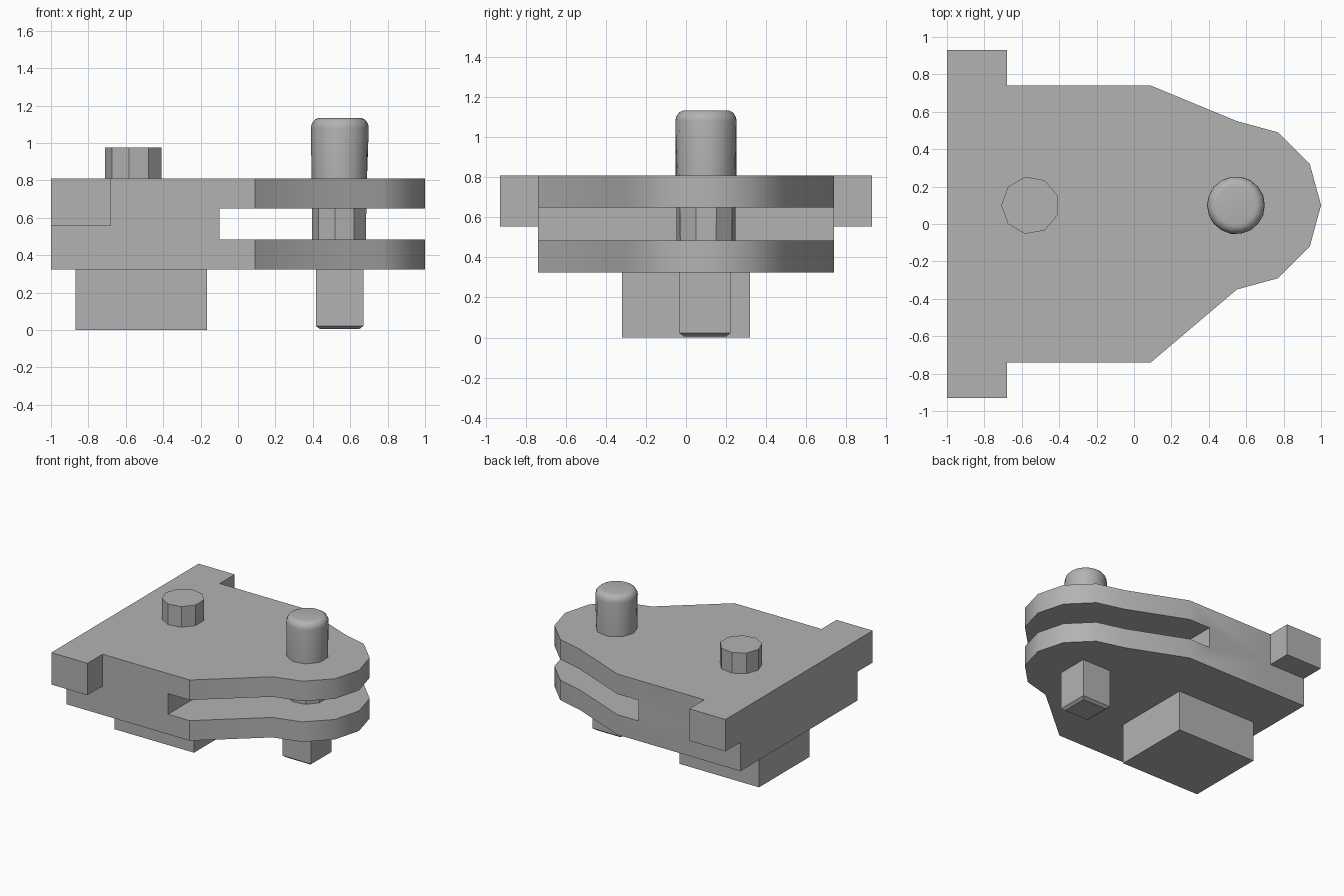
import bpy
import bmesh
from math import cos, sin, pi, radians

if "Cube" in bpy.data.objects:
    bpy.data.objects.remove(bpy.data.objects["Cube"], do_unlink=True)

grey = bpy.data.materials.new("plain grey")
grey.use_nodes = True
grey.diffuse_color = (0.45, 0.45, 0.45, 1)
grey.node_tree.nodes["Principled BSDF"].inputs["Base Color"].default_value = grey.diffuse_color


def loft(name, rings):
    """Solid from a stack of equal-length point rings, capped at both ends."""
    bm = bmesh.new()
    loops = [[bm.verts.new(p) for p in ring] for ring in rings]
    bm.faces.new(loops[0])
    bm.faces.new(loops[-1])
    for low, high in zip(loops, loops[1:]):
        for i in range(len(low)):
            j = (i + 1) % len(low)
            bm.faces.new((low[i], low[j], high[j], high[i]))
    bmesh.ops.recalc_face_normals(bm, faces=bm.faces)
    mesh = bpy.data.meshes.new(name)
    bm.to_mesh(mesh)
    bm.free()
    mesh.materials.append(grey)
    obj = bpy.data.objects.new(name, mesh)
    bpy.context.collection.objects.link(obj)
    return obj


def prism(name, outline, z0, z1):
    return loft(name, [[(x, y, z) for x, y in outline] for z in (z0, z1)])


def box(name, x0, x1, y0, y1, z0, z1):
    return prism(name, [(x0, y0), (x1, y0), (x1, y1), (x0, y1)], z0, z1)


def select(obj):
    bpy.ops.object.select_all(action="DESELECT")
    obj.select_set(True)
    bpy.context.view_layer.objects.active = obj


def cut(obj, cutter):
    cutter.hide_render = True
    mod = obj.modifiers.new("cut", "BOOLEAN")
    mod.operation = "DIFFERENCE"
    mod.solver = "EXACT"
    mod.object = cutter
    select(obj)
    bpy.ops.object.modifier_apply(modifier=mod.name)
    bpy.data.objects.remove(cutter, do_unlink=True)


def smooth(obj, angle):
    select(obj)
    bpy.ops.object.shade_smooth_by_angle(angle=radians(angle))


# Bracket body: plan outline with ears and a rounded nose
outline = [(-1, 0.93), (-0.68, 0.93), (-0.68, 0.74), (0.09, 0.74),
           (0.55, 0.55), (0.77, 0.49), (0.94, 0.32), (1, 0.1),
           (0.94, -0.12), (0.77, -0.29), (0.55, -0.35), (0.09, -0.74),
           (-0.68, -0.74), (-0.68, -0.93), (-1, -0.93)]
body = prism("bracket_body", outline, 0.325, 0.81)

# Slot across the nose, and the space below each ear
cut(body, box("slot_cutter", -0.1, 1.2, -1.2, 1.2, 0.485, 0.65))
for side in (-1, 1):
    near, far = sorted((0.74 * side, 1.2 * side))
    cut(body, box("ear_cutter", -1.2, -0.68, near, far, 0.1, 0.555))
smooth(body, 35)

# Block under the body
box("lower_block", -0.87, -0.165, -0.32, 0.32, 0, 0.325)

# Nine-sided stud on the rear of the plate
R = 0.155
prism("rear_stud", [(-0.555 + R * cos(pi + 2 * pi * i / 9),
                     0.1 + R * sin(pi + 2 * pi * i / 9)) for i in range(9)], 0.81, 0.975)


# Hinge pin: nine-sided shank blending into a round, softened head
def pin_ring(z, r, flatness):
    ring = []
    for i in range(18):
        a = pi + 2 * pi * i / 18
        k = cos(pi / 9) if i % 2 else 1
        k = 1 + (k - 1) * flatness
        ring.append((0.545 + r * k * cos(a), 0.1 + r * k * sin(a), z))
    return ring


rings = [pin_ring(0.325, 0.147, 1), pin_ring(0.65, 0.15, 1), pin_ring(0.81, 0.152, 0.8)]
for i in range(6):
    a = i * pi / 10
    rings.append(pin_ring(1.08 + 0.055 * sin(a), 0.105 + 0.05 * cos(a), 0.1))
smooth(loft("hinge_pin", rings), 35)

# Square tail of the pin with a softened lower end
def tail_ring(z, h):
    return [(0.543 + h * sx, 0.095 + h * sy, z)
            for sx, sy in ((-1, -1), (1, -1), (1, 1), (-1, 1))]


loft("pin_tail", [tail_ring(0.005, 0.105), tail_ring(0.022, 0.127), tail_ring(0.325, 0.127)])
